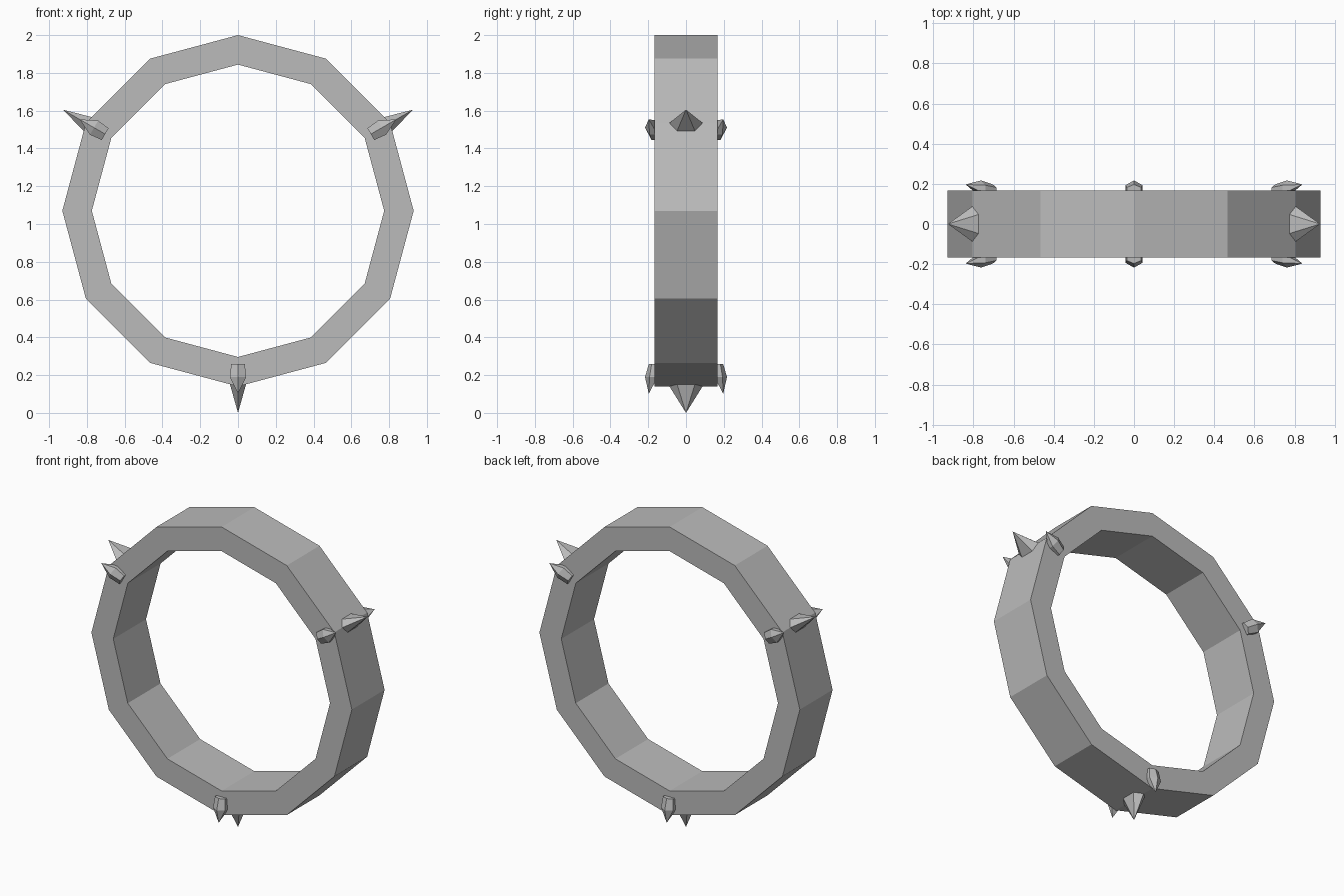
import bpy, bmesh, math
from mathutils import Matrix, Vector

if "Cube" in bpy.data.objects:
    bpy.data.objects.remove(bpy.data.objects["Cube"])

CZ = 1.07          # ring centre height
HALF = 0.167       # half width of the band

grey = bpy.data.materials.new("plain grey")
grey.diffuse_color = (0.5, 0.5, 0.5, 1)
grey.use_nodes = True
grey.node_tree.nodes["Principled BSDF"].inputs["Base Color"].default_value = grey.diffuse_color


def finish(name, bm, angle=0.0):
    """Make an object; its +x axis is turned radially around the ring."""
    bmesh.ops.recalc_face_normals(bm, faces=bm.faces)
    me = bpy.data.meshes.new(name)
    bm.transform(Matrix.Translation((0, 0, CZ)) @ Matrix.Rotation(-angle, 4, 'Y'))
    bm.to_mesh(me)
    bm.free()
    me.materials.append(grey)
    ob = bpy.data.objects.new(name, me)
    bpy.context.collection.objects.link(ob)


def loft(bm, loops, closed=False):
    rings = [[bm.verts.new(p) for p in loop] for loop in loops]
    n = len(rings[0])
    pairs = list(zip(rings, rings[1:])) + ([(rings[-1], rings[0])] if closed else [])
    for a, b in pairs:
        for i in range(n):
            j = (i + 1) % n
            bm.faces.new((a[i], a[j], b[j], b[i]))
    return rings


# Twelve-sided band
bm = bmesh.new()
profile = [(0.93, -HALF), (0.93, HALF), (0.774, HALF), (0.774, -HALF)]
loft(bm, [[(r * math.cos(a), y, r * math.sin(a)) for r, y in profile]
          for a in (math.radians(30 * k) for k in range(12))], closed=True)
finish("ring_band", bm)

for k, deg in enumerate((-90, 30, 150)):
    ang = math.radians(deg)

    # Flattened six-sided spike on the rim
    bm = bmesh.new()
    base = [bm.verts.new((0.91, 0.1 * math.cos(t), 0.052 * math.sin(t)))
            for t in (math.radians(60 * i) for i in range(6))]
    tip = bm.verts.new((1.07, 0, 0))
    bm.faces.new(base)
    for i in range(6):
        bm.faces.new((base[i], base[(i + 1) % 6], tip))
    finish(f"rim_spike_{k}", bm, ang)

    # Pointed studs on both side faces
    for side, label in ((-1, "front"), (1, "back")):
        bm = bmesh.new()
        loops = [[(r, side * y, z) for y, z in
                  ((0.15, -w), (y1, -w), (y2, 0), (y1, w), (0.15, w))]
                 for r, w, y1, y2 in ((0.812, 0.036, 0.182, 0.197),
                                      (0.88, 0.043, 0.193, 0.217))]
        rings = loft(bm, loops)
        bm.faces.new(rings[0])
        tip = bm.verts.new((0.968, side * 0.197, 0))
        for i in range(5):
            bm.faces.new((rings[1][i], rings[1][(i + 1) % 5], tip))
        finish(f"{label}_stud_{k}", bm, ang)
